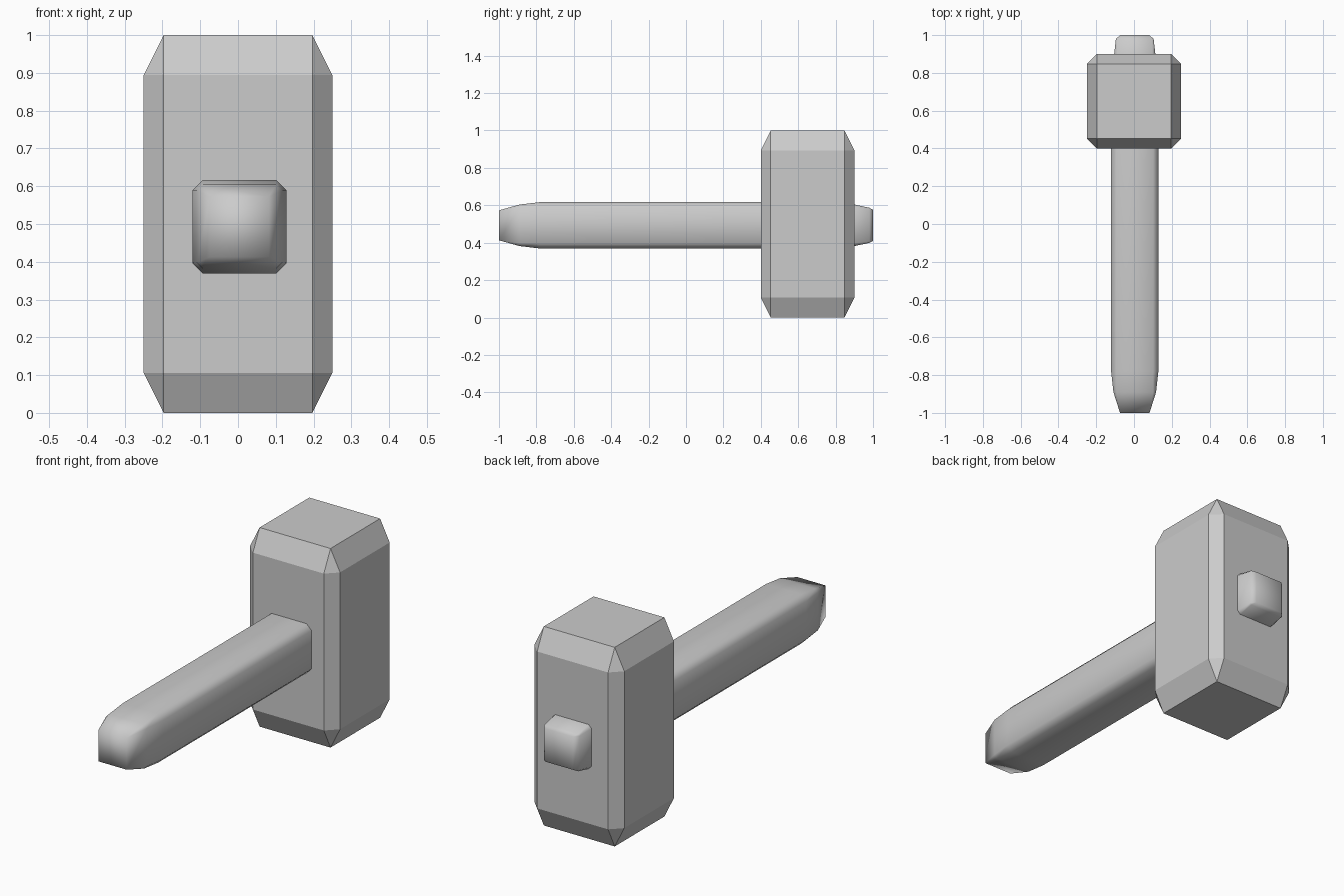
import bpy
import bmesh
from mathutils import Matrix

cube = bpy.data.objects.get("Cube")
if cube:
    bpy.data.objects.remove(cube, do_unlink=True)

# One plain grey for the whole hammer
grey = bpy.data.materials.new("plain_grey")
grey.use_nodes = True
colour = (0.6, 0.6, 0.6, 1)
grey.diffuse_color = colour
for node in grey.node_tree.nodes:
    if node.type == 'BSDF_PRINCIPLED':
        node.inputs["Base Color"].default_value = colour


def add_object(name, bm, smooth):
    """Turn a bmesh into a named, coloured object."""
    bmesh.ops.recalc_face_normals(bm, faces=bm.faces)
    for face in bm.faces:
        face.smooth = smooth
    mesh = bpy.data.meshes.new(name)
    bm.to_mesh(mesh)
    bm.free()
    mesh.materials.append(grey)
    obj = bpy.data.objects.new(name, mesh)
    bpy.context.collection.objects.link(obj)
    return obj


# Hammer head: chamfered cube stretched to twice its height
bm = bmesh.new()
bmesh.ops.create_cube(bm, size=0.5)
bmesh.ops.bevel(bm, geom=bm.edges[:], offset=0.053, offset_type='OFFSET',
                segments=1, profile=0.5, affect='EDGES')
bmesh.ops.transform(bm, verts=bm.verts,
                    matrix=Matrix.Translation((0, 0.65, 0.5)) @ Matrix.Diagonal((1, 1, 2, 1)))
add_object("hammer_head", bm, False)


# Handle: rings along y as (y, half width, half height, corner chamfer)
rings = [
    (-1.0, 0.078, 0.08, 0),
    (-0.89, 0.113, 0.111, 0.016),
    (-0.78, 0.125, 0.124, 0.028),
    (0.78, 0.125, 0.124, 0.028),
    (0.9, 0.109, 0.111, 0.016),
    (0.98, 0.1, 0.094, 0.008),
    (1.0, 0.076, 0.083, 0),
]
bm = bmesh.new()
loops = []
for y, w, h, c in rings:
    outline = []
    for sx, sz in ((1, 1), (-1, 1), (-1, -1), (1, -1)):
        pair = [(sx * w, sz * (h - c)), (sx * (w - c), sz * h)]
        outline += pair if sx * sz > 0 else pair[::-1]
    loops.append([bm.verts.new((0.004 + x, y, 0.493 + z)) for x, z in outline])
for a, b in zip(loops, loops[1:]):
    for i in range(len(a)):
        j = (i + 1) % len(a)
        bm.faces.new((a[i], a[j], b[j], b[i]))
bm.faces.new(loops[0])
bm.faces.new(loops[-1])
bmesh.ops.remove_doubles(bm, verts=bm.verts, dist=0.0005)
add_object("handle", bm, True)
